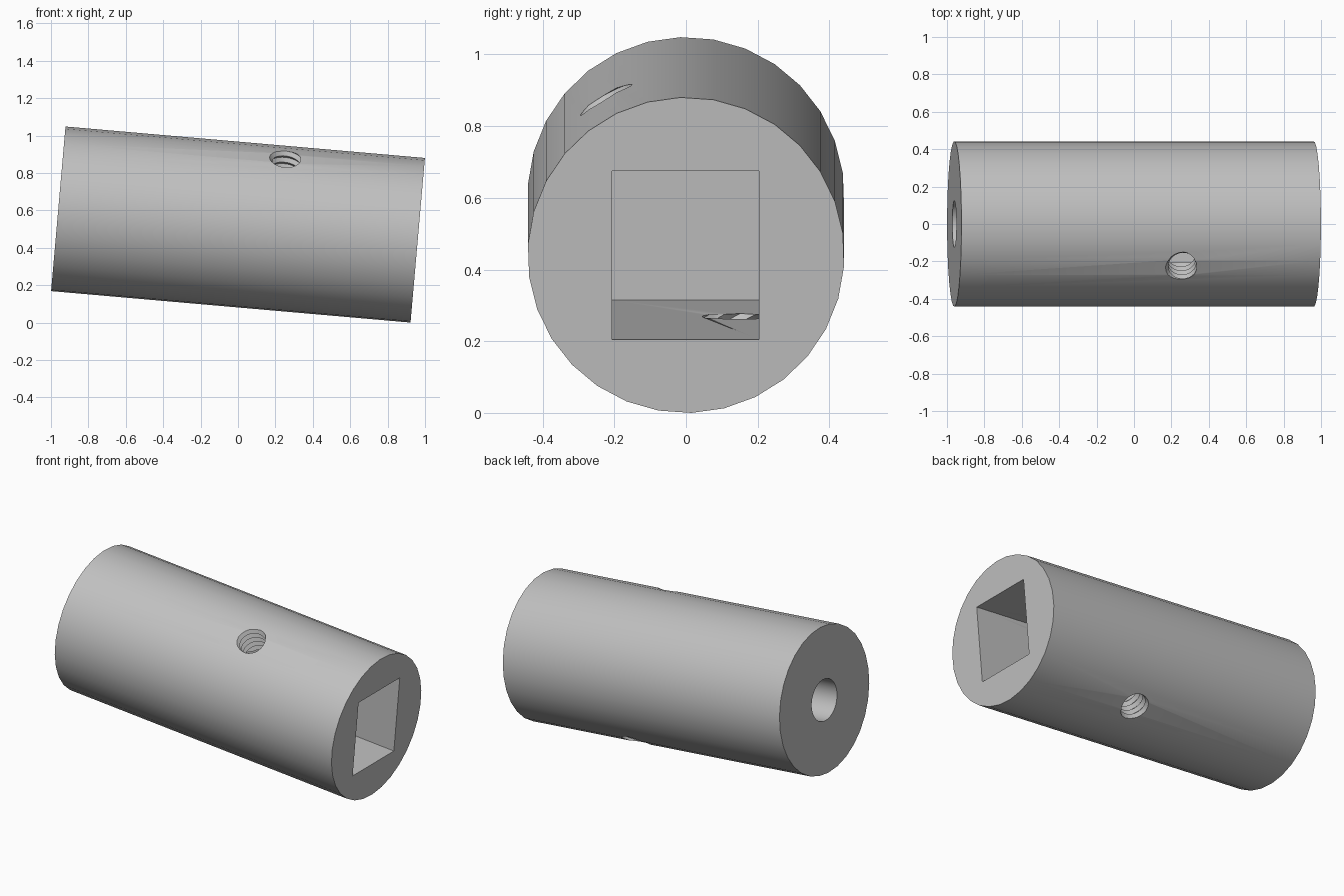
import bpy, bmesh, math
from mathutils import Matrix, Vector

if "Cube" in bpy.data.objects:
    bpy.data.objects.remove(bpy.data.objects["Cube"], do_unlink=True)

HALF, RADIUS = 0.9645, 0.442      # half length and radius of the sleeve
TILT = math.radians(5)

grey = bpy.data.materials.new("plain grey")
grey.use_nodes = True
grey.diffuse_color = (0.53, 0.53, 0.53, 1)
grey.node_tree.nodes["Principled BSDF"].inputs["Base Color"].default_value = (0.53, 0.53, 0.53, 1)


def make_object(name, bm, matrix=Matrix()):
    bm.transform(matrix)
    bmesh.ops.recalc_face_normals(bm, faces=bm.faces)
    mesh = bpy.data.meshes.new(name)
    bm.to_mesh(mesh)
    bm.free()
    mesh.materials.append(grey)
    obj = bpy.data.objects.new(name, mesh)
    bpy.context.collection.objects.link(obj)
    return obj


def rod(name, radius, x0, x1, sides, phase):
    """Closed cylinder along x."""
    bm = bmesh.new()
    bmesh.ops.create_cone(bm, cap_ends=True, segments=sides,
                          radius1=radius, radius2=radius, depth=x1 - x0)
    turn = Matrix.Rotation(math.radians(90), 4, 'Y') @ Matrix.Rotation(phase, 4, 'Z')
    return make_object(name, bm, Matrix.Translation(((x0 + x1) / 2, 0, 0)) @ turn)


def box(name, lo, hi):
    lo, hi = Vector(lo), Vector(hi)
    bm = bmesh.new()
    bmesh.ops.create_cube(bm, size=1)
    return make_object(name, bm, Matrix.Translation((lo + hi) / 2)
                       @ Matrix.Diagonal((*(hi - lo), 1)))


def screw(name, minor, major, pitch, length, matrix, sides=24):
    """Closed helical thread along z, two rows of points per turn."""
    bm = bmesh.new()
    rows = int(length / pitch) * 2
    grid = []
    for k in range(rows + 1):
        r = major if k % 2 else minor
        ring = []
        for i in range(sides):
            a = math.tau * i / sides
            z = (k / 2 + i / sides) * pitch - length / 2
            ring.append(bm.verts.new((r * math.cos(a), r * math.sin(a), z)))
        grid.append(ring)

    def point(k, i):
        return grid[k][i] if i < sides else grid[k + 2][0]

    for k in range(rows):
        for i in range(sides):
            if i == sides - 1 and k + 3 > rows:
                continue
            bm.faces.new((point(k, i), point(k, i + 1), point(k + 1, i + 1), point(k + 1, i)))
    bmesh.ops.holes_fill(bm, edges=[e for e in bm.edges if e.is_boundary], sides=0)
    bmesh.ops.triangulate(bm, faces=[f for f in bm.faces if len(f.verts) > 4])
    return make_object(name, bm, matrix)


# Sleeve body
sleeve = rod("sleeve", RADIUS, -HALF, HALF, 30, math.radians(8))

# Rectangular socket, blind round bore, and slanted threaded cross hole
cutters = [
    box("socket_cutter", (-0.30, -0.206, -0.236), (HALF + 0.1, 0.203, 0.236)),
    rod("bore_cutter", 0.125, -HALF - 0.1, -HALF + 0.5, 32, 0),
    screw("thread_cutter", 0.075, 0.092, 0.04, 1.2,
          Matrix.Translation((0.228, 0, 0)) @ Matrix.Rotation(math.radians(32), 4, 'X')),
]

bpy.ops.object.select_all(action='DESELECT')
bpy.context.view_layer.objects.active = sleeve
sleeve.select_set(True)
for cutter in cutters:
    cutter.hide_render = True
    mod = sleeve.modifiers.new(cutter.name, 'BOOLEAN')
    mod.operation = 'DIFFERENCE'
    mod.solver = 'EXACT'
    mod.object = cutter
    bpy.ops.object.modifier_apply(modifier=mod.name)
    bpy.data.objects.remove(cutter, do_unlink=True)

# Tilt the sleeve and rest it on the ground
sleeve.data.transform(Matrix.Rotation(TILT, 4, 'Y'))
lowest = min(v.co.z for v in sleeve.data.vertices)
sleeve.data.transform(Matrix.Translation((0, 0, -lowest)))
bpy.ops.object.shade_smooth_by_angle(angle=math.radians(30))
